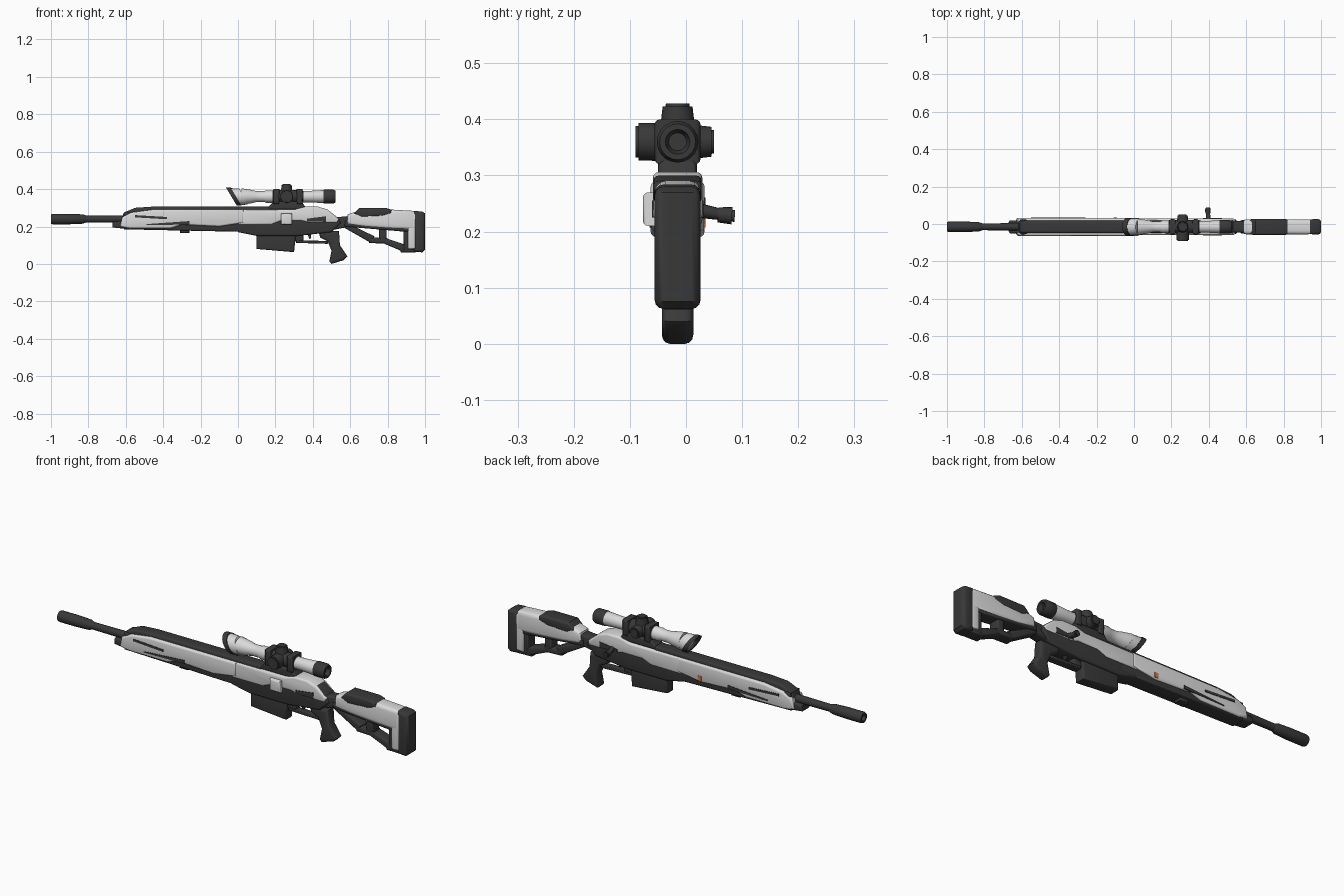
import bpy, bmesh, math
from mathutils import Vector, Matrix

if "Cube" in bpy.data.objects:
    bpy.data.objects.remove(bpy.data.objects["Cube"])

# Shared reference lines of the rifle
MIDDLE = -.015
BORE = .24
DECK = .29
SEAM = .21
SIGHT = .36
TURRET = .26


def material(name, red, green, blue):
    made = bpy.data.materials.new(name)
    made.use_nodes = True
    made.diffuse_color = (red, green, blue, 1)
    shader = made.node_tree.nodes["Principled BSDF"]
    shader.inputs["Base Color"].default_value = made.diffuse_color
    shader.inputs["Roughness"].default_value = .7
    return made


DARK = material("charcoal", .04, .04, .04)
WHITE = material("off white", .7, .7, .7)
ORANGE = material("orange", .7, .2, .06)


def finish(name, bm, paint):
    bmesh.ops.recalc_face_normals(bm, faces=bm.faces)
    mesh = bpy.data.meshes.new(name)
    bm.to_mesh(mesh)
    bm.free()
    mesh.materials.append(paint)
    part = bpy.data.objects.new(name, mesh)
    bpy.context.collection.objects.link(part)
    bpy.ops.object.select_all(action="DESELECT")
    part.select_set(True)
    bpy.context.view_layer.objects.active = part
    bpy.ops.object.shade_smooth_by_angle(angle=math.radians(40))


def slab(name, paint, width, points, soft=.01, centre=MIDDLE):
    """Side profile extruded across the rifle, with rounded rims."""
    bm = bmesh.new()
    face = bm.faces.new([bm.verts.new((x, centre - width / 2, z)) for x, z in points])
    moved = bmesh.ops.extrude_face_region(bm, geom=[face])["geom"]
    corners = [item for item in moved if isinstance(item, bmesh.types.BMVert)]
    bmesh.ops.translate(bm, vec=(0, width, 0), verts=corners)
    bmesh.ops.recalc_face_normals(bm, faces=bm.faces)
    if soft:
        rims = [edge for edge in bm.edges
                if math.isclose(edge.verts[0].co.y, edge.verts[1].co.y, abs_tol=soft / 9)]
        bmesh.ops.bevel(bm, geom=rims, offset=soft, segments=3, profile=.5,
                        affect="EDGES", clamp_overlap=True)
    finish(name, bm, paint)


def beam(name, paint, width, start, end, tall, tall_end=None, soft=.01, centre=MIDDLE):
    """Straight bar in the side plane, optionally tapering in height."""
    a, b = Vector(start), Vector(end)
    along = (b - a).normalized()
    across = Vector((-along.y, along.x)) / 2
    near, far = across * tall, across * (tall_end or tall)
    slab(name, paint, width, [a - near, b - far, b + far, a + near], soft, centre)


def lathe(name, paint, height, rings, shear=0, sides=20):
    """Round body along x from (x, radius) rings; shear slants the ends."""
    bm = bmesh.new()
    loops = []
    for x, radius in rings:
        loop = []
        for step in range(sides):
            angle = math.tau * step / sides
            rise = radius * math.sin(angle)
            loop.append(bm.verts.new((x - shear * rise, MIDDLE + radius * math.cos(angle),
                                      height + rise)))
        loops.append(loop)
    for front, back in zip(loops, loops[1:]):
        for i in range(sides):
            bm.faces.new((front[i - 1], front[i], back[i], back[i - 1]))
    bm.faces.new(loops[0])
    bm.faces.new(loops[-1])
    finish(name, bm, paint)


def rod(name, paint, start, end, radius, radius_end, soft=.005):
    a, b = Vector(start), Vector(end)
    bm = bmesh.new()
    turn = (b - a).to_track_quat("Z", "Y").to_matrix().to_4x4()
    bmesh.ops.create_cone(bm, cap_ends=True, segments=16, radius1=radius, radius2=radius_end,
                          depth=(b - a).length, matrix=Matrix.Translation((a + b) / 2) @ turn)
    rims = [edge for edge in bm.edges if any(len(face.verts) > 4 for face in edge.link_faces)]
    bmesh.ops.bevel(bm, geom=rims, offset=soft, segments=2, affect="EDGES")
    finish(name, bm, paint)


# Barrel and muzzle brake
lathe("barrel", DARK, BORE, [(-.83, .018), (-.6, .02)])
lathe("muzzle_brake", DARK, BORE, [(-.97, .01), (-1, .015), (-1, .025), (-.99, .028),
                                   (-.9, .028), (-.83, .025), (-.81, .018)])

# Dark core and top rail
beam("handguard_nose", DARK, .07, (-.67, SEAM), (-.58, SEAM), tall=.03, tall_end=.05)
beam("handguard_core", DARK, .08, (-.61, .23), (.1, .23), tall=.09, tall_end=.12)
slab("receiver", DARK, .08, [(0, .17), (.1, .15), (.32, .15), (.5, .17), (.55, .22),
                             (.53, .25), (.48, DECK), (0, DECK)])
slab("top_rail", DARK, .066, [(-.62, .25), (.17, .27), (.17, .306), (-.46, .306),
                              (-.55, .3), (-.61, .275)])
beam("lower_latch", DARK, .05, (-.31, .18), (-.26, .18), tall=.03)

# Pale shells with a stepped lower edge
slab("handguard_shell", WHITE, .096, [
    (-.63, .2), (-.58, .19), (-.36, .19), (-.3, SEAM), (-.1, .2), (.03, .22),
    (.03, DECK), (-.46, DECK), (-.57, .275), (-.62, .25)])
slab("receiver_shell", WHITE, .088, [
    (0, SEAM), (.18, SEAM), (.23, .23), (.34, .23), (.38, .22), (.53, .22), (.54, BORE),
    (.48, DECK), (.43, .306), (.36, .306), (.3, DECK), (0, DECK)])

# Painted slots and patches on both sides
for label, side in (("right", -1), ("left", 1)):
    skin = MIDDLE + side * .046
    beam("upper_slot_" + label, DARK, .008, (-.55, .255), (-.38, .245), tall=.012, soft=0, centre=skin)
    beam("lower_slot_" + label, DARK, .008, (-.49, SEAM), (-.26, .22), tall=.006, tall_end=.018,
         soft=0, centre=skin)
    beam("port_patch_" + label, DARK, .008, (.37, .235), (.47, BORE), tall=.014, tall_end=.03,
         soft=0, centre=MIDDLE + side * .042)
beam("marker", ORANGE, .006, (-.11, .22), (-.09, .22), tall=.025, soft=0, centre=MIDDLE + .047)
beam("side_knob", WHITE, .05, (.23, BORE), (.29, BORE), tall=.06, centre=-.052)

# Magazine, trigger group and grip
slab("magazine", DARK, .06, [(.1, .08), (.3, .063), (.31, .17), (.1, .17)])
beam("guard_front", DARK, .04, (.325, .17), (.325, .12), tall=.05)
beam("guard_bottom", DARK, .04, (.31, .12), (.48, .115), tall=.015, soft=.005)
beam("trigger", DARK, .014, (.38, .17), (.385, .135), tall=.02, tall_end=.01, soft=.002)
slab("grip", DARK, .056, [(.43, .175), (.54, .175), (.545, .1), (.585, .04), (.565, .02),
                          (.5, 0), (.488, .012), (.5, .07), (.48, .12), (.44, .14)], soft=.014)

# Bolt handle
rod("bolt_handle", DARK, (.4, .01, BORE), (.395, .065, .23), radius=.014, radius_end=.01)
rod("bolt_knob", DARK, (.395, .052, .23), (.395, .087, .228), radius=.013, radius_end=.016)

# Stock with an open frame below
slab("stock_neck", DARK, .06, [(.5, .18), (.65, SEAM), (.63, .26), (.53, .25), (.49, .27)])
slab("stock_upper", WHITE, .08, [(.58, SEAM), (.68, .195), (.82, .185), (.95, .18),
                                 (.95, .283), (.83, DECK), (.66, DECK), (.585, .265)], soft=.018)
slab("cheek_pad", DARK, .086, [(.62, .27), (.66, .25), (.77, .255), (.82, .27),
                               (.82, DECK), (.79, .3), (.65, .3)])
beam("stock_underside", DARK, .074, (.57, .215), (.92, .185), tall=.03)
beam("front_strut", DARK, .06, (.57, SEAM), (.72, .13), tall=.03, tall_end=.04)
beam("strut_joint", DARK, .06, (.7, .127), (.8, .123), tall=.03)
beam("middle_strut", DARK, .06, (.775, .12), (.775, .19), tall=.04)
beam("lower_strut", DARK, .06, (.78, .125), (.9, .08), tall=.03, tall_end=.04)
beam("lower_bar", DARK, .06, (.87, .08), (.95, .078), tall=.035)
beam("rear_post", DARK, .066, (.91, .07), (.91, .22), tall=.05)
beam("rear_band", WHITE, .078, (.93, .08), (.93, .27), tall=.045)
slab("butt_pad", DARK, .082, [(.94, .065), (.985, .062), (1, .075), (1, .27),
                              (.985, .28), (.94, .284)], soft=.016)

# Scope tube
lathe("sunshade", DARK, SIGHT, [(0, .03), (-.03, .04), (-.035, .048), (-.01, .048)], shear=.6)
lathe("scope_bell", WHITE, SIGHT, [(-.015, .045), (.03, .043)], shear=.5)
lathe("scope_front", WHITE, SIGHT, [(.02, .044), (.07, .036), (.1, .029), (.14, .029),
                                    (.15, .033), (.2, .033)])
lathe("scope_centre", DARK, SIGHT, [(.18, .03), (.19, .036), (.34, .036), (.35, .03)])
lathe("scope_rear", WHITE, SIGHT, [(.33, .03), (.39, .031), (.46, .035), (.47, .033)])
lathe("eyepiece", DARK, SIGHT, [(.45, .03), (.46, .037), (.51, .037), (.52, .032),
                                (.52, .022), (.5, .016)])

# Scope turrets, clamps and mount
hub = (TURRET, MIDDLE, SIGHT)
rod("top_turret", DARK, hub, (TURRET, MIDDLE, .428), radius=.034, radius_end=.026)
rod("right_turret", DARK, hub, (TURRET, -.09, SIGHT), radius=.035, radius_end=.033)
rod("left_turret", DARK, hub, (TURRET, .05, SIGHT), radius=.034, radius_end=.026)
for label, place in (("front", .205), ("rear", .33)):
    beam("scope_clamp_" + label, DARK, .082, (place, .32), (place, .4), tall=.032)
slab("scope_mount", DARK, .07, [(.15, DECK), (.37, DECK), (.34, .335), (.19, .335)])
